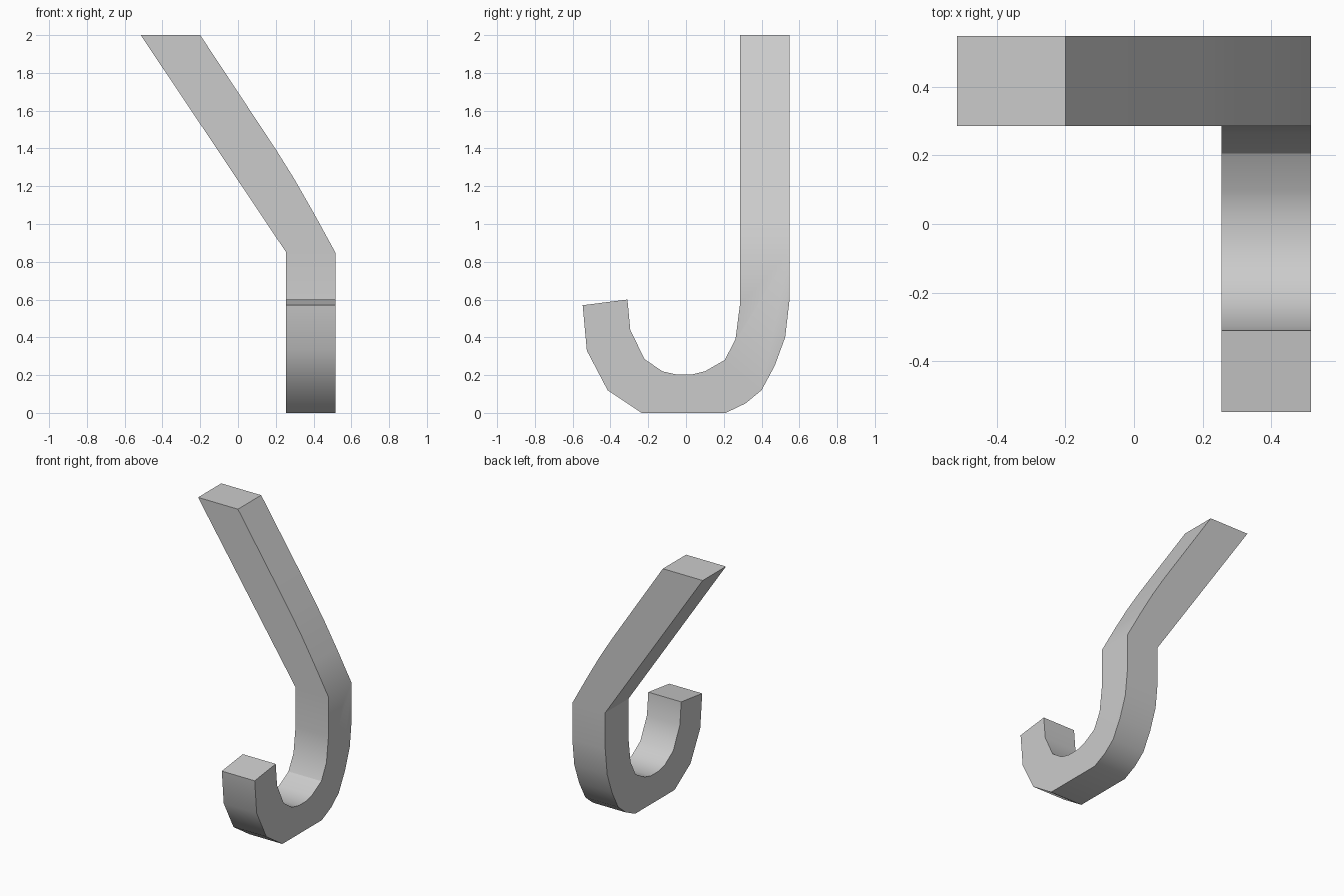
import bpy, bmesh, math

if "Cube" in bpy.data.objects:
    bpy.data.objects.remove(bpy.data.objects["Cube"], do_unlink=True)

X0, X1 = 0.255, 0.515     # hook width
Y0, Y1 = 0.285, 0.547     # arm depth
JOINT = 0.85              # height where the arm meets the hook

# Side profile (y, z) of the hook, open at the joint
HOOK = [(Y1, JOINT), (Y1, 0.59), (0.525, 0.4), (0.47, 0.25), (0.4, 0.12),
        (0.315, 0.05), (0.21, 0), (-0.235, 0), (-0.415, 0.12), (-0.525, 0.33),
        (-0.547, 0.57), (-0.31, 0.6), (-0.295, 0.44), (-0.22, 0.285),
        (-0.125, 0.22), (-0.05, 0.203), (0.03, 0.203), (0.1, 0.22),
        (0.205, 0.28), (0.262, 0.39), (Y0, 0.57), (Y0, JOINT)]

# Front profile (x, z) of the slanted arm, open at the joint
ARM = [(X1, JOINT), (0.4, 1.06), (0.3, 1.235), (0.2, 1.395), (-0.2, 2),
       (-0.515, 2), (X0, JOINT)]


def extrude_open(bm, profile, place, a, b):
    """Two caps and a wall along the profile, leaving its closing edge open."""
    near = [bm.verts.new(place(p, a)) for p in profile]
    far = [bm.verts.new(place(p, b)) for p in profile]
    bm.faces.new(near)
    bm.faces.new(far[::-1])
    for i in range(len(profile) - 1):
        bm.faces.new((near[i], far[i], far[i + 1], near[i + 1]))


bm = bmesh.new()
extrude_open(bm, HOOK, lambda p, x: (x, p[0], p[1]), X0, X1)
extrude_open(bm, ARM, lambda p, y: (p[0], y, p[1]), Y0, Y1)

# Weld the two parts at the joint
bmesh.ops.remove_doubles(bm, verts=bm.verts[:], dist=0.0005)
bmesh.ops.recalc_face_normals(bm, faces=bm.faces[:])
mesh = bpy.data.meshes.new("wall_hook")
bm.to_mesh(mesh)
bm.free()
hook = bpy.data.objects.new("wall_hook", mesh)
bpy.context.collection.objects.link(hook)

# Plain grey finish
grey = bpy.data.materials.new("light_grey")
grey.use_nodes = True
colour = (0.6, 0.6, 0.6, 1)
grey.diffuse_color = colour
grey.node_tree.nodes["Principled BSDF"].inputs["Base Color"].default_value = colour
mesh.materials.append(grey)

# Soft curves, crisp edges
bpy.ops.object.select_all(action="DESELECT")
hook.select_set(True)
bpy.context.view_layer.objects.active = hook
bpy.ops.object.shade_smooth_by_angle(angle=math.radians(30))
